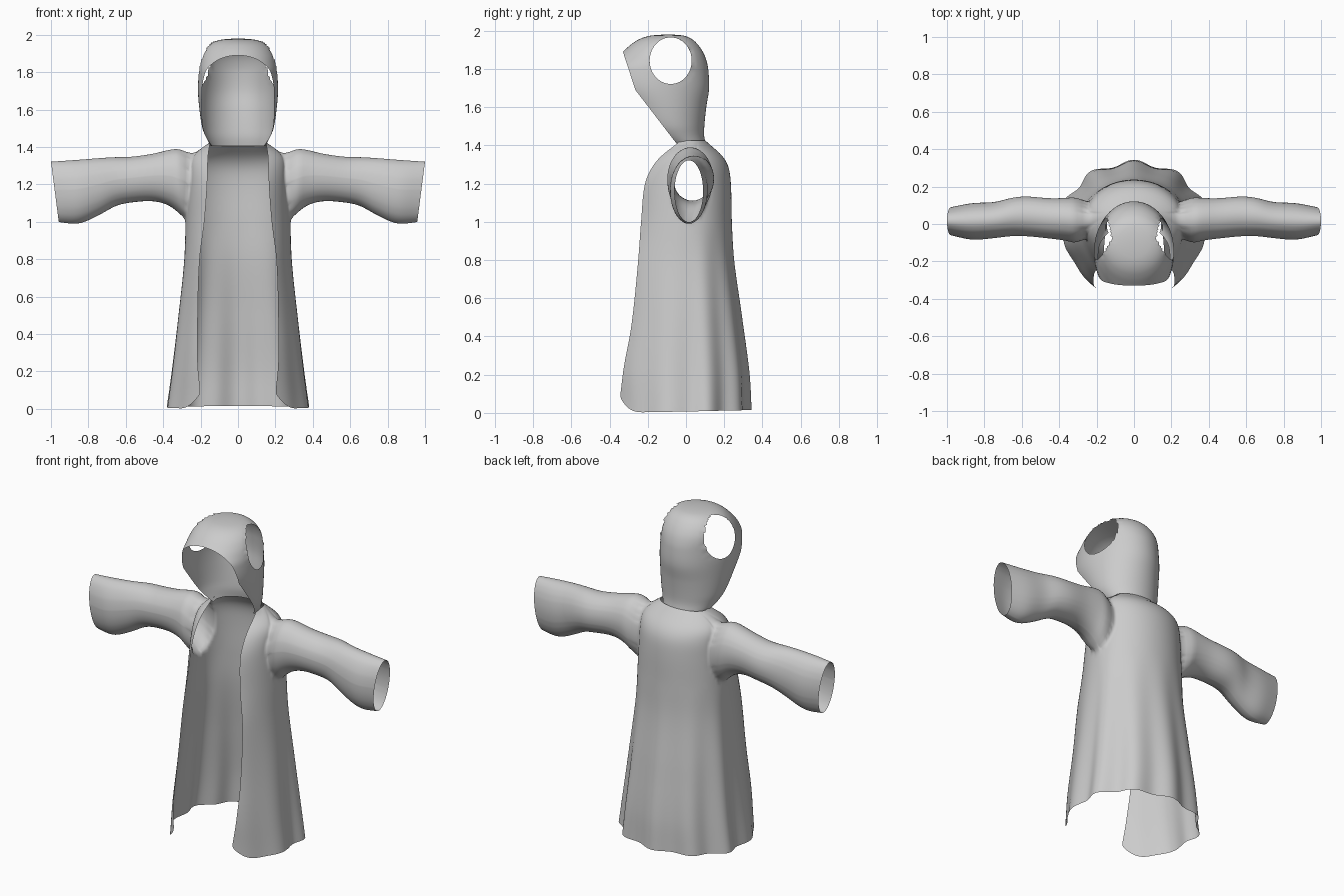
import bpy, bmesh
from math import sin, cos, asin, atan2, pi

if "Cube" in bpy.data.objects:
    bpy.data.objects.remove(bpy.data.objects["Cube"])


def spline(table, u):
    """Smooth interpolation of table rows, keyed by the first column."""
    n = len(table)
    i = 0
    while i < n - 2 and u > table[i + 1][0]:
        i += 1
    p0, p1 = table[max(i - 1, 0)], table[i]
    p2, p3 = table[i + 1], table[min(i + 2, n - 1)]
    h = p2[0] - p1[0]
    t = (u - p1[0]) / h
    out = []
    for k in range(1, len(p1)):
        m1 = (p2[k] - p0[k]) / (p2[0] - p0[0]) * h
        m2 = (p3[k] - p1[k]) / (p3[0] - p1[0]) * h
        out.append((2*t**3 - 3*t*t + 1) * p1[k] + (t**3 - 2*t*t + t) * m1
                   + (3*t*t - 2*t**3) * p2[k] + (t**3 - t*t) * m2)
    return out


def skin(bm, rows, closed):
    """Quad grid through rows of points."""
    grid = [[bm.verts.new(p) for p in r] for r in rows]
    n = len(grid[0])
    for a, b in zip(grid, grid[1:]):
        for j in range(n if closed else n - 1):
            k = (j + 1) % n
            bm.faces.new((a[j], a[k], b[k], b[j]))
    return grid


def cut_hole(bm, side, yc, zc, ry, rz, min_x):
    """Cut an elliptical hole in one side wall; return its edge loop."""
    def r2(p):
        return ((p.y - yc) / ry) ** 2 + ((p.z - zc) / rz) ** 2
    dead = [f for f in bm.faces
            if f.calc_center_median().x * side > min_x and r2(f.calc_center_median()) < 1]
    rim = {e for f in dead for e in f.edges if any(g not in dead for g in e.link_faces)}
    bmesh.ops.delete(bm, geom=dead, context='FACES')
    rim = [e for e in rim if e.is_valid]
    for v in {v for e in rim for v in e.verts}:
        s = r2(v.co) ** 0.5
        v.co.y = yc + (v.co.y - yc) / s
        v.co.z = zc + (v.co.z - zc) / s
    return rim


def finish(bm, name, subdiv):
    bmesh.ops.recalc_face_normals(bm, faces=bm.faces)
    me = bpy.data.meshes.new(name)
    bm.to_mesh(me)
    bm.free()
    me.shade_smooth()
    ob = bpy.data.objects.new(name, me)
    bpy.context.collection.objects.link(ob)
    if subdiv:
        m = ob.modifiers.new("smooth", 'SUBSURF')
        m.levels = m.render_levels = subdiv


# Robe body: z, half width, front opening half width, front y, back y
BODY = [(0.00, .380, .200, -.345, .330), (0.20, .355, .215, -.325, .322),
        (0.50, .322, .215, -.280, .288), (0.80, .290, .205, -.250, .250),
        (1.00, .280, .180, -.235, .240), (1.20, .270, .165, -.215, .235),
        (1.29, .265, .163, -.175, .222), (1.35, .250, .160, -.125, .188),
        (1.39, .205, .156, -.070, .140), (1.425, .152, .148, -.030, .102)]
ROWS, COLS, YC = 44, 72, 0.02
rows = []
for i in range(ROWS + 1):
    z = 1.425 * i / ROWS
    a, xo, yf, yb = spline(BODY, z)
    t0 = asin(min(xo / a, 1))
    df = (YC - yf) / cos(t0)
    row = []
    for j in range(COLS + 1):
        s = j / COLS
        t = t0 + (2 * pi - 2 * t0) * s
        c = cos(t)
        # pleats, strongest at the back of the hem
        amp = .016 * max(0, 1 - z / 1.0) * min(1, max(0, (0.75 - c) / .75))
        k = 1 + amp * cos(10 * (t - pi)) / .33
        # rounded lower corners of the front panels
        edge = min(s, 1 - s) / .07
        fade = max(0, 1 - z / .4)
        lift = .08 * max(0, 1 - edge) ** 2 * fade + .015 * fade * (1 - c) / 2
        d = df if c > 0 else yb - YC
        row.append((a * k * sin(t), YC - d * k * c, z + lift))
    rows.append(row)
robe = bmesh.new()
skin(robe, rows, False)

# Sleeves, extruded from the armholes: x, top z, bottom z, front y, back y
SLEEVE = [(0.31, 1.392, 1.040, -.105, .145), (0.36, 1.387, 1.083, -.090, .140),
          (0.45, 1.365, 1.110, -.078, .138), (0.58, 1.347, 1.102, -.065, .148),
          (0.66, 1.346, 1.085, -.065, .140), (0.75, 1.340, 1.040, -.075, .118),
          (0.88, 1.330, 0.990, -.084, .112), (1.00, 1.322, 0.998, -.060, .090)]
for side in (1, -1):
    prev = (.02, 1.185, .095, .17)
    edges = cut_hole(robe, side, *prev, .12)
    for i in range(19):
        x = .31 + .69 * i / 18
        top, bot, y0, y1 = spline(SLEEVE, x)
        cur = ((y0 + y1) / 2, (top + bot) / 2, (y1 - y0) / 2, (top - bot) / 2)
        slant = .042 * max(0, (x - .6) / .4)
        geom = bmesh.ops.extrude_edge_only(robe, edges=edges)['geom']
        edges = [g for g in geom if isinstance(g, bmesh.types.BMEdge)]
        for v in [g for g in geom if isinstance(g, bmesh.types.BMVert)]:
            ang = atan2((v.co.z - prev[1]) / prev[3], (v.co.y - prev[0]) / prev[2])
            v.co = (side * (x - slant * (1 - sin(ang)) / 2),
                    cur[0] + cur[2] * cos(ang), cur[1] + cur[3] * sin(ang))
        prev = cur
finish(robe, "robe_with_sleeves", 1)

# Hood: z, half width, front y (before the face opening is cut), back y
HOOD = [(1.405, .145, -.120, .103), (1.45, .170, -.200, .095),
        (1.50, .190, -.260, .096), (1.60, .206, -.340, .106),
        (1.70, .214, -.420, .121), (1.80, .210, -.420, .116),
        (1.85, .205, -.372, .105), (1.89, .195, -.330, .088),
        (1.93, .172, -.285, .060), (1.96, .135, -.235, .025),
        (1.976, .080, -.175, -.020), (1.98, .020, -.110, -.075)]
rows = []
N = 80
for i in range(49):
    u = i / 48
    z = 1.405 + .575 * (1 - (1 - u) ** 1.5)
    a, y0, y1 = spline(HOOD, z)
    rows.append([(a * sin(2 * pi * j / N),
                  (y0 + y1) / 2 - (y1 - y0) / 2 * cos(2 * pi * j / N), z)
                 for j in range(N)])
hood = bmesh.new()
hood.faces.new(skin(hood, rows, True)[-1])

# Ear holes
for side in (1, -1):
    cut_hole(hood, side, -.08, 1.843, .11, .122, .09)

# Face opening: two slanted cuts
for (ya, za), (yb, zb) in (((-.33, 1.89), (-.265, 1.69)), ((-.265, 1.69), (-.05, 1.41))):
    bmesh.ops.bisect_plane(hood, geom=hood.verts[:] + hood.edges[:] + hood.faces[:],
                           plane_co=(0, ya, za), plane_no=(0, zb - za, ya - yb),
                           clear_outer=True)
finish(hood, "hood", 0)
